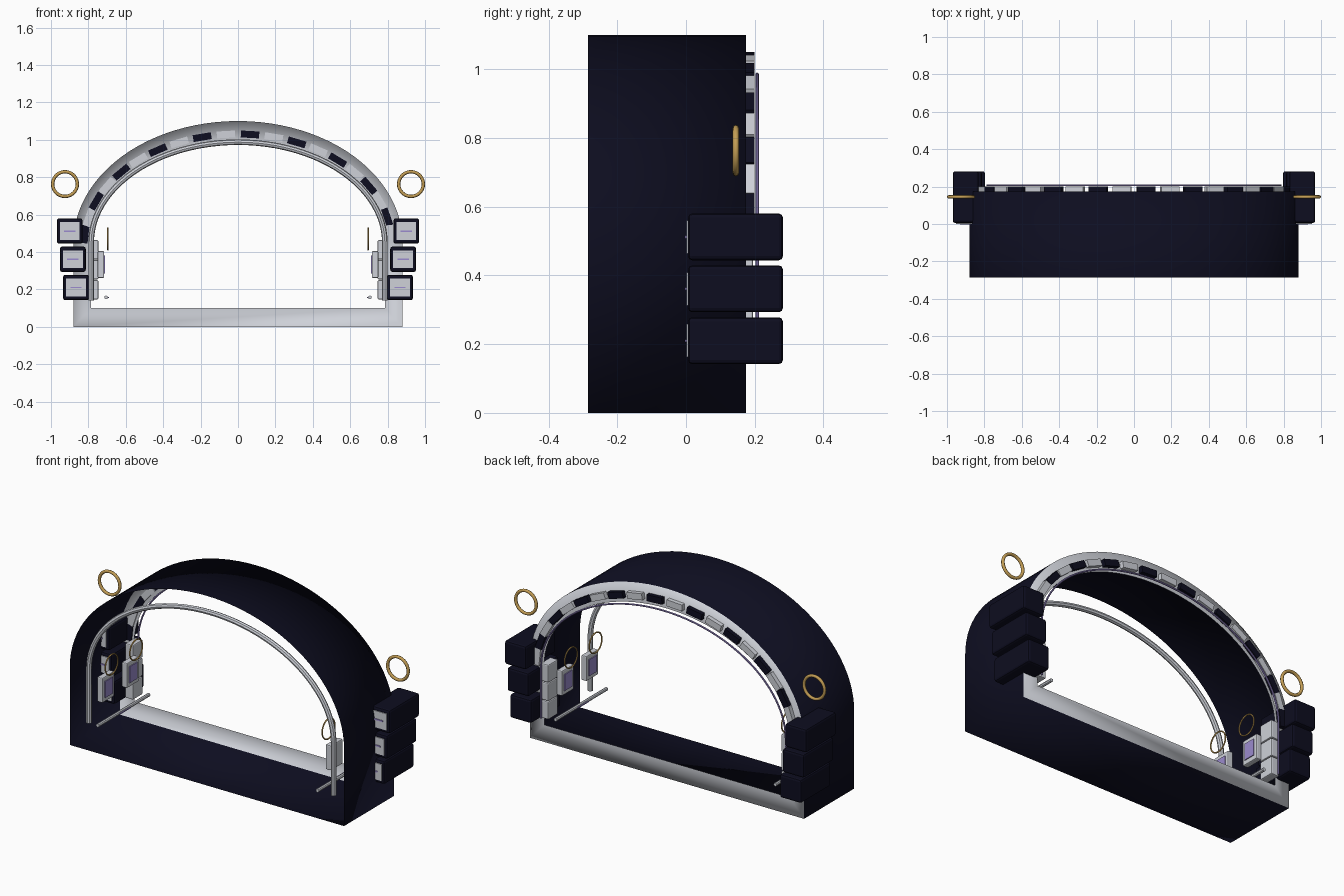
import bpy, bmesh
from math import sin, cos, pi, radians, atan2
from mathutils import Matrix

if "Cube" in bpy.data.objects:
    bpy.data.objects.remove(bpy.data.objects["Cube"])

SPRING = 0.45  # height where the arch leaves its straight sides


def material(name, rgb):
    m = bpy.data.materials.new(name)
    m.use_nodes = True
    m.diffuse_color = (*rgb, 1)
    m.node_tree.nodes["Principled BSDF"].inputs["Base Color"].default_value = (*rgb, 1)
    return m


NAVY = material("dark navy", (0.004, 0.004, 0.014))
GREY = material("light grey", (0.62, 0.64, 0.69))
GOLD = material("gold", (0.55, 0.34, 0.09))
PURPLE = material("purple", (0.33, 0.26, 0.62))


def add(name, bm, *mats):
    mesh = bpy.data.meshes.new(name)
    bm.to_mesh(mesh)
    bm.free()
    obj = bpy.data.objects.new(name, mesh)
    bpy.context.collection.objects.link(obj)
    for m in mats:
        mesh.materials.append(m)
    return obj


def box(name, centre, size, mat, bevel=0.0, turn=0.0):
    bm = bmesh.new()
    bmesh.ops.create_cube(bm, size=1)
    bmesh.ops.scale(bm, vec=size, verts=bm.verts)
    if bevel:
        bmesh.ops.bevel(bm, geom=bm.edges[:], offset=bevel, segments=2,
                        profile=0.5, affect="EDGES")
    bm.transform(Matrix.Translation(centre) @ Matrix.Rotation(turn, 4, "Y"))
    return add(name, bm, mat)


def ring(name, centre, radius, thick, axis, mat):
    bpy.ops.mesh.primitive_torus_add(
        location=centre, major_radius=radius, minor_radius=thick,
        major_segments=32, minor_segments=8,
        rotation=(pi / 2, 0, 0) if axis == "Y" else (0, pi / 2, 0))
    obj = bpy.context.object
    obj.name = name
    obj.data.materials.append(mat)
    bpy.ops.object.shade_smooth()


def arch(half_width, top, foot, steps=48):
    """Points (x, z) of an arch with straight legs."""
    pts = [(half_width, foot)]
    for i in range(steps + 1):
        a = pi * i / steps
        pts.append((half_width * cos(a), SPRING + (top - SPRING) * sin(a)))
    return pts + [(-half_width, foot)]


def tube(name, points, radius, mat):
    curve = bpy.data.curves.new(name, "CURVE")
    curve.dimensions = "3D"
    curve.bevel_depth = radius
    curve.bevel_resolution = 2
    curve.use_fill_caps = True
    spline = curve.splines.new("POLY")
    spline.points.add(len(points) - 1)
    for p, co in zip(spline.points, points):
        p.co = (*co, 1)
    obj = bpy.data.objects.new(name, curve)
    bpy.context.collection.objects.link(obj)
    curve.materials.append(mat)
    bpy.ops.object.select_all(action="DESELECT")
    obj.select_set(True)
    bpy.context.view_layer.objects.active = obj
    bpy.ops.object.convert(target="MESH")
    bpy.ops.object.shade_smooth_by_angle()


# Open shell with a softly shaded grey rim on its back
bm = bmesh.new()
outer, inner = arch(0.88, 1.1, 0.0), arch(0.787, 0.985, 0.1)
front = [bm.verts.new((x, -0.285, z)) for x, z in outer]
back = [bm.verts.new((x, 0.175, z)) for x, z in outer]
lip = [bm.verts.new((x, 0.175, z)) for x, z in inner]
for i in range(len(outer)):
    j = (i + 1) % len(outer)
    bm.faces.new((front[i], front[j], back[j], back[i]))
    bm.faces.new((back[i], back[j], lip[j], lip[i])).material_index = 1
bmesh.ops.recalc_face_normals(bm, faces=bm.faces)
if sum((f.normal.y for f in bm.faces)) < 0:
    bmesh.ops.reverse_faces(bm, faces=bm.faces)
for f in bm.faces:
    f.smooth = True
add("arch_shell", bm, NAVY, GREY)

# Arched tubes: thick one near the front, thin strip on the back
tube("front_arch_tube", [(x, -0.245, z) for x, z in arch(0.785, 0.987, 0.14)], 0.015, GREY)
tube("back_light_strip", [(x, 0.207, z) for x, z in arch(0.785, 0.985, 0.15)], 0.005, PURPLE)

# Alternating blocks around the arch
COUNT = 20
for i in range(COUNT):
    a = radians(180 / COUNT * (i + 0.5))
    x, z = 0.82 * cos(a), SPRING + 0.58 * sin(a)
    slope = atan2(0.58 * cos(a), -0.82 * sin(a))
    box("arch_block", (x, 0.185, z), (0.098, 0.03, 0.037),
        NAVY if i % 2 else GREY, turn=-slope)

for side, label in ((1, "left"), (-1, "right")):
    # Stepped stack of side boxes with front plates
    for k in range(3):
        x, z = 0.866 + 0.017 * k, 0.21 + 0.151 * k
        obj = box(label + "_side_box", (side * x, 0.144, z), (0.138, 0.276, 0.136), NAVY, 0.012)
        box(label + "_box_plate", (side * x, 0.005, z), (0.106, 0.008, 0.096), GREY)
        box(label + "_box_stripe", (side * x, 0.0, z), (0.06, 0.006, 0.008), PURPLE)

        # Inner column blocks
        box(label + "_column_block", (side * 0.772, 0.15, 0.198 + 0.107 * k),
            (0.05, 0.09, 0.103), GREY, 0.006)

    # Inner wall panels, each with a screen and a hoop above
    for y in (0.06, -0.165):
        box(label + "_panel", (side * 0.733, y, 0.333), (0.034, 0.11, 0.145), GREY, 0.006)
        box(label + "_panel_screen", (side * 0.714, y, 0.333), (0.006, 0.07, 0.095), PURPLE)
        ring(label + "_panel_hoop", (side * 0.696, y, 0.47), 0.058, 0.004, "X", GOLD)

    # Floor rail
    tube(label + "_floor_rail", [(side * 0.705, -0.28, 0.157), (side * 0.705, 0.19, 0.157)],
         0.010, GREY)
    box(label + "_rail_light", (side * 0.693, -0.045, 0.157), (0.005, 0.1, 0.006), PURPLE)

    # Large floating hoop
    ring(label + "_large_hoop", (side * 0.925, 0.145, 0.763), 0.066, 0.009, "Y", GOLD)
